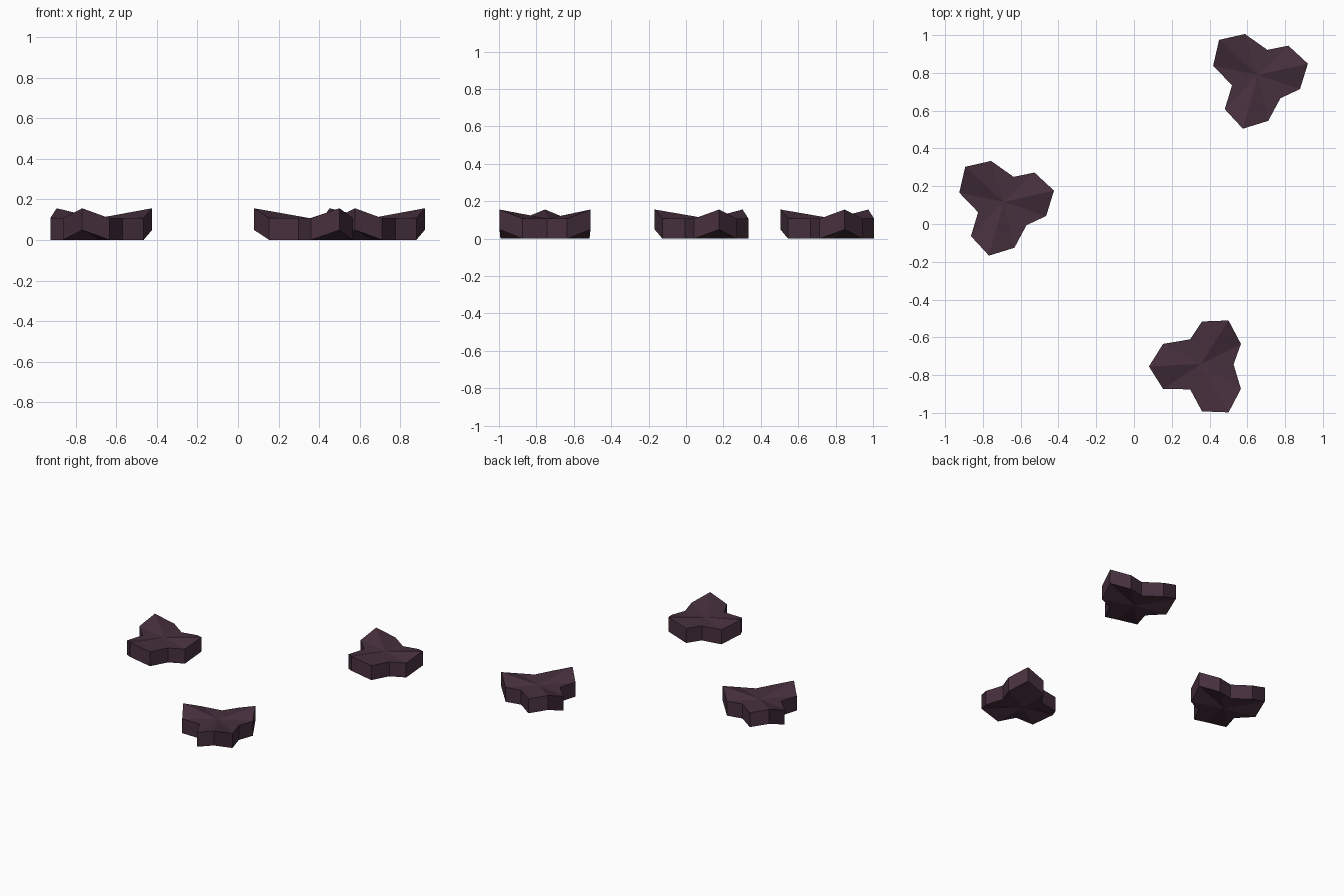
import bpy, bmesh
from math import radians, cos, sin

if "Cube" in bpy.data.objects:
    bpy.data.objects.remove(bpy.data.objects["Cube"])

mat = bpy.data.materials.new("dark plum")
mat.diffuse_color = (0.062, 0.029, 0.047, 1)
mat.use_nodes = True
mat.node_tree.nodes["Principled BSDF"].inputs["Base Color"].default_value = mat.diffuse_color


def polar(r, deg, ox=0.0, oy=0.0):
    return (ox + r * cos(radians(deg)), oy + r * sin(radians(deg)))


# three-lobed outline: raised tip, two shoulders, slightly offset notch per lobe
outline = []
for a in (60, 180, 300):
    outline += [(*polar(0.238, a - 30), 0.0),
                (*polar(0.281, a), 0.049),
                (*polar(0.238, a + 30), 0.0),
                (*polar(0.153, a + 60, 0.014, 0.011), 0.0)]
HUB = (-0.005, 0.013)
THICK = 0.107


def lobed_slab(name, x, y, turn):
    bm = bmesh.new()
    low = [bm.verts.new(p) for p in outline]
    high = [bm.verts.new((p[0], p[1], p[2] + THICK)) for p in outline]
    hub_low = bm.verts.new((*HUB, 0))
    hub_high = bm.verts.new((*HUB, THICK))
    n = len(outline)
    for i in range(n):
        j = (i + 1) % n
        bm.faces.new((low[i], low[j], high[j], high[i]))  # side wall
        bm.faces.new((high[i], high[j], hub_high))        # top fan
        bm.faces.new((low[j], low[i], hub_low))           # underside fan
    bmesh.ops.recalc_face_normals(bm, faces=bm.faces)
    me = bpy.data.meshes.new(name)
    bm.to_mesh(me)
    bm.free()
    me.materials.append(mat)
    ob = bpy.data.objects.new(name, me)
    ob.location = (x, y, 0)
    ob.rotation_euler.z = radians(turn)
    bpy.context.collection.objects.link(ob)


# three scattered pieces
lobed_slab("front_slab", 0.36, -0.754, 0)
lobed_slab("back_slab", 0.649, 0.776, -45)
lobed_slab("left_slab", -0.695, 0.104, -45)
